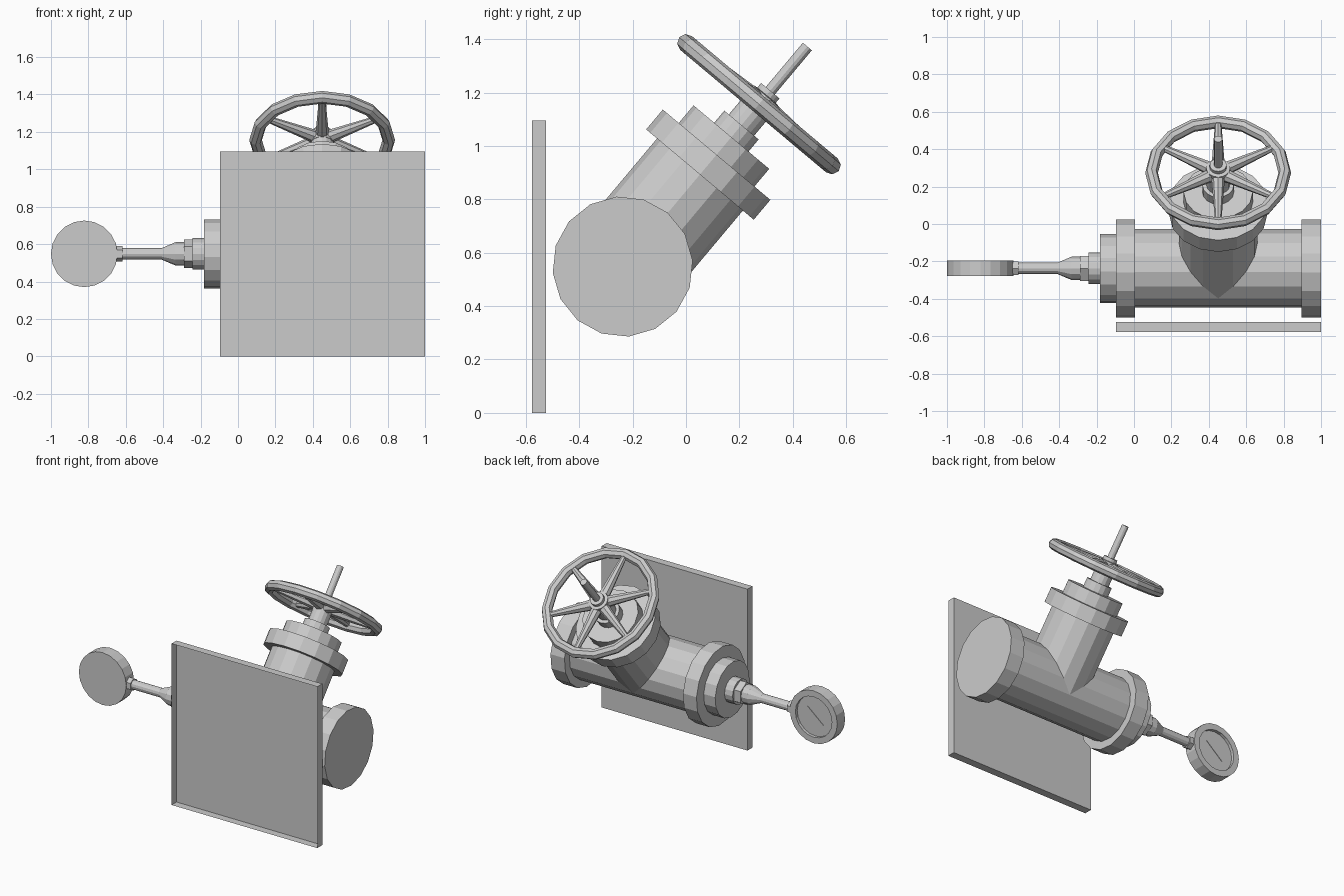
import bpy, bmesh
from math import pi, cos, sin, radians
from mathutils import Matrix

if "Cube" in bpy.data.objects:
    bpy.data.objects.remove(bpy.data.objects["Cube"])

T, R = Matrix.Translation, Matrix.Rotation
PY, PZ = -0.237, 0.548                      # pipe axis position
TILT = R(radians(-40), 4, 'X')
ALONG_X = R(pi / 2, 4, 'Y')
VALVE = T((0.45, PY, PZ)) @ TILT            # local z runs up the branch
PIPE = T((0, PY, PZ)) @ TILT @ ALONG_X      # local z runs along world x
STEM = T((0, PY, PZ)) @ ALONG_X
GAUGE = T((-0.822, PY - 0.041, PZ)) @ R(-pi / 2, 4, 'X')


def finish(name, bm, matrix):
    bmesh.ops.recalc_face_normals(bm, faces=bm.faces)
    me = bpy.data.meshes.new(name)
    bm.to_mesh(me)
    bm.free()
    ob = bpy.data.objects.new(name, me)
    bpy.context.collection.objects.link(ob)
    ob.matrix_world = matrix
    return ob


def lathe(name, profile, matrix, sides=16):
    """Capped solid of revolution from (radius, height) points."""
    bm = bmesh.new()
    rings = [[bm.verts.new((r * cos(2 * pi * i / sides), r * sin(2 * pi * i / sides), h))
              for i in range(sides)] for r, h in profile]
    for a, b in zip(rings, rings[1:]):
        for i in range(sides):
            j = (i + 1) % sides
            bm.faces.new((a[i], a[j], b[j], b[i]))
    bm.faces.new(rings[0])
    bm.faces.new(rings[-1])
    return finish(name, bm, matrix)


def disc(name, r, h0, h1, matrix, sides=16):
    return lathe(name, [(r, h0), (r, h1)], matrix, sides)


def box(name, size, centre, matrix=Matrix(), open_front=False):
    bm = bmesh.new()
    bmesh.ops.create_cube(bm, size=1, matrix=T(centre) @ Matrix.Diagonal((*size, 1)))
    if open_front:
        bm.normal_update()
        bmesh.ops.delete(bm, geom=[f for f in bm.faces if f.normal.y < -0.9], context='FACES')
    return finish(name, bm, matrix)


# Upright shallow tray-like plate, open at the front
box("plate", (1.094, 0.053, 1.095), (0.452, -0.55, 0.5475), open_front=True)

# Main pipe with end flanges
disc("main_pipe", 0.21, -0.05, 0.95, PIPE)
disc("left_flange", 0.263, -0.096, 0.005, PIPE)
disc("right_flange", 0.263, 0.895, 1.0, PIPE)
disc("left_cap", 0.185, -0.182, -0.096, PIPE)

# Branch pipe, bonnet and stem
disc("branch_pipe", 0.21, 0.0, 0.46, VALVE)
disc("branch_flange", 0.263, 0.45, 0.547, VALVE)
disc("bonnet", 0.185, 0.547, 0.633, VALVE)
disc("bonnet_collar", 0.084, 0.633, 0.692, VALVE)
disc("packing_sleeve", 0.062, 0.692, 0.79, VALVE)
disc("stem", 0.022, 0.74, 1.076, VALVE, 12)

# Handwheel: hub, faceted rim and six tapered spokes
lathe("wheel_hub", [(0.064, 0.765), (0.064, 0.835), (0.045, 0.838), (0.045, 0.86)], VALVE)
bm = bmesh.new()
N, M = 16, 8
ring = [[bm.verts.new(((0.356 + 0.034 * cos(2 * pi * j / M)) * cos(2 * pi * i / N),
                       (0.356 + 0.034 * cos(2 * pi * j / M)) * sin(2 * pi * i / N),
                       0.794 + 0.034 * sin(2 * pi * j / M))) for j in range(M)] for i in range(N)]
for i in range(N):
    for j in range(M):
        bm.faces.new((ring[i][j], ring[(i + 1) % N][j],
                      ring[(i + 1) % N][(j + 1) % M], ring[i][(j + 1) % M]))
finish("wheel_rim", bm, VALVE)
for k in range(6):
    lathe(f"wheel_spoke_{k + 1}", [(0.036, 0.04), (0.017, 0.345)],
          VALVE @ T((0, 0, 0.8)) @ R(pi / 6 + k * pi / 3, 4, 'Z') @ ALONG_X, 8)

# Gauge connection on the left end
disc("gauge_collar", 0.084, -0.242, -0.182, STEM)
disc("gauge_nut", 0.077, -0.29, -0.242, STEM, 6)
lathe("gauge_tube", [(0.062, -0.285), (0.062, -0.335), (0.03, -0.41), (0.03, -0.65)], STEM, 12)
disc("gauge_socket", 0.042, -0.66, -0.617, STEM, 6)

# Round gauge with a recessed dial at the back and a thin needle
lathe("gauge_case", [(0.178, 0), (0.178, 0.084), (0.137, 0.084), (0.137, 0.064)], GAUGE, 20)
box("gauge_needle", (0.16, 0.006, 0.004), (0, 0, 0.065), GAUGE @ R(radians(-40), 4, 'Z'))
